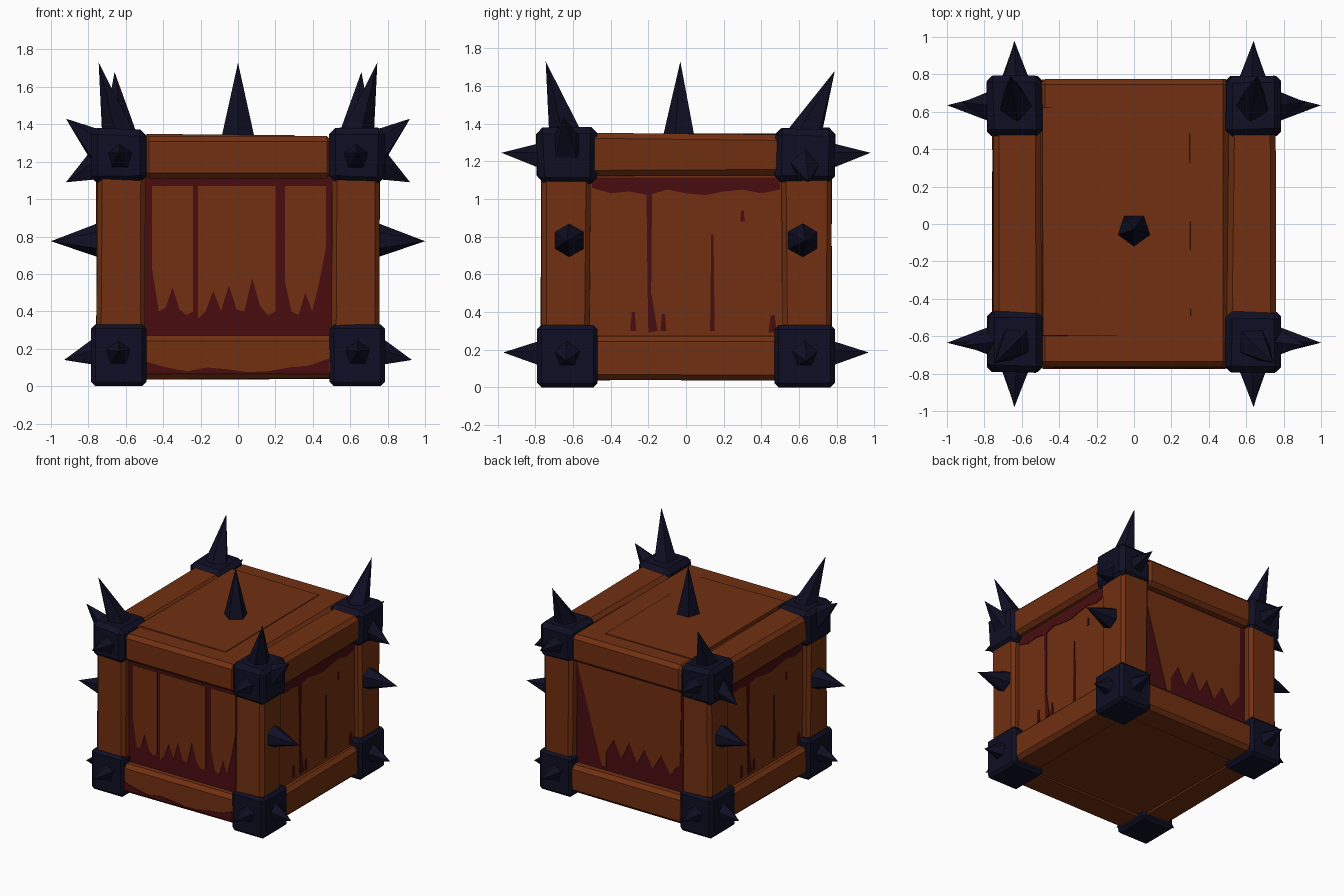
import bpy, bmesh, math, random
from mathutils import Vector, Matrix

if "Cube" in bpy.data.objects:
    bpy.data.objects.remove(bpy.data.objects["Cube"])

random.seed(4)


def material(name, rgb):
    m = bpy.data.materials.new(name)
    m.diffuse_color = (*rgb, 1)
    m.use_nodes = True
    m.node_tree.nodes["Principled BSDF"].inputs["Base Color"].default_value = m.diffuse_color
    return m


WOOD = material("brown wood", (0.165, 0.029, 0.0055))
RED = material("dark red stain", (0.066, 0.0037, 0.0050))
IRON = material("dark navy iron", (0.0048, 0.0048, 0.018))


def finish(bm, name, mat):
    bmesh.ops.recalc_face_normals(bm, faces=bm.faces)
    me = bpy.data.meshes.new(name)
    bm.to_mesh(me)
    bm.free()
    me.materials.append(mat)
    ob = bpy.data.objects.new(name, me)
    bpy.context.collection.objects.link(ob)
    return ob


def box(name, lo, hi, mat, bevel=0.0, jitter=0.0):
    """Chamfered box between two corners, slightly uneven if jittered."""
    lo, hi = Vector(lo), Vector(hi)
    bm = bmesh.new()
    bmesh.ops.create_cube(bm, size=1)
    for v in bm.verts:
        for i in range(3):
            v.co[i] = (lo[i] + hi[i]) / 2 + v.co[i] * (hi[i] - lo[i])
            v.co[i] += random.uniform(-jitter, jitter)
    if bevel:
        bmesh.ops.bevel(bm, geom=list(bm.edges), offset=bevel, segments=1,
                        profile=0.5, affect='EDGES')
    return finish(bm, name, mat)


def span(a, b):
    return min(a, b), max(a, b)


def spike(name, base, tip, r, sides=5):
    """Faceted spike from base centre to tip, with a short steep foot."""
    base, tip = Vector(base), Vector(tip)
    axis = tip - base
    rot = axis.to_track_quat('Z', 'Y').to_matrix().to_4x4()
    bm = bmesh.new()
    bmesh.ops.create_cone(bm, cap_ends=True, segments=sides, radius1=r, radius2=0,
                          depth=axis.length,
                          matrix=Matrix.Translation((base + tip) / 2) @ rot)
    return finish(bm, name, IRON)


def plate(name, pts, side, depth, mat, thick=0.005):
    """Painted patch on a side: 0 front, 1 right, 2 back, 3 left."""
    rot = Matrix.Rotation(side * math.pi / 2, 3, 'Z')
    bm = bmesh.new()
    rings = [[bm.verts.new(rot @ Vector((u, -d, z))) for u, z in pts]
             for d in (depth - 0.002, depth + thick)]
    bm.faces.new(rings[0])
    bm.faces.new(rings[1][::-1])
    n = len(pts)
    for i in range(n):
        j = (i + 1) % n
        bm.faces.new((rings[0][i], rings[0][j], rings[1][j], rings[1][i]))
    return finish(bm, name, mat)


def ragged(u0, u1, edge, heights):
    """Straight edge at one height, ragged edge on the other."""
    n = len(heights) - 1
    return [(u0, edge), (u1, edge)] + [
        (u1 + (u0 - u1) * i / n, h) for i, h in enumerate(reversed(heights))]


# inner core walls: red front and back panels, plain wooden side panels
D = 0.70
box("front_panel", (-0.55, -D, 0.2), (0.55, -D + 0.05, 1.2), RED)
box("back_panel", (-0.55, D - 0.05, 0.2), (0.55, D, 1.2), RED)
for s, n in ((1, "right"), (-1, "left")):
    a, b = span(s * (D - 0.05), s * D)
    box(n + "_panel", (a, -0.55, 0.2), (b, 0.55, 1.2), WOOD)

# floor and lid
box("floor", (-0.6, -0.6, 0.05), (0.6, 0.6, 0.15), WOOD)
box("lid", (-0.505, -0.765, 1.11), (0.505, 0.775, 1.337), WOOD, 0.03)
box("lid_plank", (-0.49, -0.60, 1.30), (0.30, 0.62, 1.345), WOOD, 0, 0.004)

# horizontal beams
for s, n in ((-1, "front"), (1, "back")):
    a, b = span(s * 0.52, s * 0.77)
    box(n + "_lower_beam", (-0.52, a, 0.04), (0.52, b, 0.27), WOOD, 0.03, 0.006)
for s, n in ((-1, "left"), (1, "right")):
    a, b = span(s * 0.50, s * 0.755)
    box(n + "_lower_beam", (a, -0.52, 0.04), (b, 0.52, 0.27), WOOD, 0.03, 0.006)
    box(n + "_upper_beam", (a, -0.52, 1.12), (b, 0.52, 1.345), WOOD, 0.03, 0.008)

# corner posts, iron caps and spikes
for sx, nx in ((-1, "left"), (1, "right")):
    for sy, ny in ((-1, "front"), (1, "back")):
        n = ny + "_" + nx
        x0, x1 = span(sx * 0.50, sx * 0.755)
        y0, y1 = span(sy * 0.51, sy * 0.77)
        box(n + "_post", (x0, y0, 0.25), (x1, y1, 1.2), WOOD, 0.025, 0.006)
        x0, x1 = span(sx * 0.49, sx * 0.785)
        y0, y1 = span(sy * 0.47, sy * 0.79)
        box(n + "_lower_cap", (x0, y0, 0.0), (x1, y1, 0.33), IRON, 0.022)
        box(n + "_upper_cap", (x0, y0, 1.085), (x1, y1, 1.375), IRON, 0.035, 0.008)
        # tall spike on top of the cap
        tip = (sx * 0.745, -0.745, 1.73) if sy < 0 else (sx * 0.66, 0.79, 1.68)
        spike(n + "_top_spike", (sx * 0.635, sy * 0.635, 1.34), tip, 0.095)
        # sideways spikes on both caps and on the post
        zt = 1.43 if sy < 0 else 1.09
        zb = 1.28 if sy < 0 else 1.18
        spike(n + "_upper_side_spike", (sx * 0.74, sy * 0.63, zb),
              (sx * 0.92, sy * 0.65, zt), 0.095)
        spike(n + "_upper_end_spike", (sx * 0.63, sy * 0.77, 1.225),
              (sx * 0.64, sy * 0.98, 1.245), 0.075)
        spike(n + "_lower_side_spike", (sx * 0.76, sy * 0.63, 0.175),
              (sx * 0.93, sy * 0.64, 0.14), 0.08)
        spike(n + "_lower_end_spike", (sx * 0.64, sy * 0.77, 0.175),
              (sx * 0.64, sy * 0.97, 0.185), 0.075)
        spike(n + "_post_spike", (sx * 0.745, sy * 0.62, 0.78),
              (sx * 1.0, sy * 0.635, 0.775), 0.092, 6)
spike("lid_spike", (0, -0.03, 1.32), (0, -0.03, 1.73), 0.095)

# front: clean wood left between the red stains
plate("front_clean_left", ragged(-0.46, -0.24, 1.07,
      [0.63, 0.40, 0.42, 0.53, 0.41, 0.38, 0.40]), 0, D, WOOD)
plate("front_clean_middle", ragged(-0.215, 0.20, 1.07,
      [0.36, 0.40, 0.51, 0.40, 0.54, 0.41, 0.40, 0.58, 0.43, 0.38, 0.40]), 0, D, WOOD)
plate("front_clean_right", ragged(0.25, 0.47, 1.07,
      [0.56, 0.40, 0.38, 0.50, 0.40, 0.55, 0.74]), 0, D, WOOD)
plate("front_beam_stain", ragged(-0.49, 0.49, 0.065,
      [0.13, 0.10, 0.08, 0.10, 0.09, 0.075, 0.08, 0.10, 0.11, 0.15]), 0, 0.77, RED)

# back: broad clean area above a ragged stained foot
plate("back_clean", [(-0.5, 1.1), (-0.27, 0.3), (-0.23, 0.3), (-0.23, 0.42),
      (-0.16, 0.54), (-0.09, 0.40), (-0.02, 0.55), (0.05, 0.40), (0.12, 0.53),
      (0.19, 0.39), (0.27, 0.52), (0.35, 0.39), (0.44, 0.5), (0.45, 1.1)], 2, D, WOOD)

# sides: red stain running down from the top, short drips at the bottom
for side, n in ((1, "right"), (3, "left")):
    plate(n + "_top_stain", ragged(-0.5, 0.5, 1.115,
          [1.06, 1.03, 1.04, 1.02, 1.05, 1.03, 1.02, 1.04, 1.05, 1.03, 1.05]),
          side, D, RED)
    plate(n + "_long_drip", [(-0.21, 1.05), (-0.18, 1.05), (-0.185, 0.5),
          (-0.15, 0.3), (-0.2, 0.29), (-0.205, 0.6)], side, D, RED)
    for u, z0, z1, w in ((-0.28, 0.30, 0.40, 0.016), (-0.12, 0.30, 0.39, 0.016),
                         (0.14, 0.30, 0.81, 0.012), (0.30, 0.88, 0.94, 0.012),
                         (0.46, 0.29, 0.38, 0.022)):
        plate(n + "_drip", [(u - w, z0), (u + w, z0), (u + w * 0.5, z1),
              (u - w * 0.5, z1)], side, D, RED)
